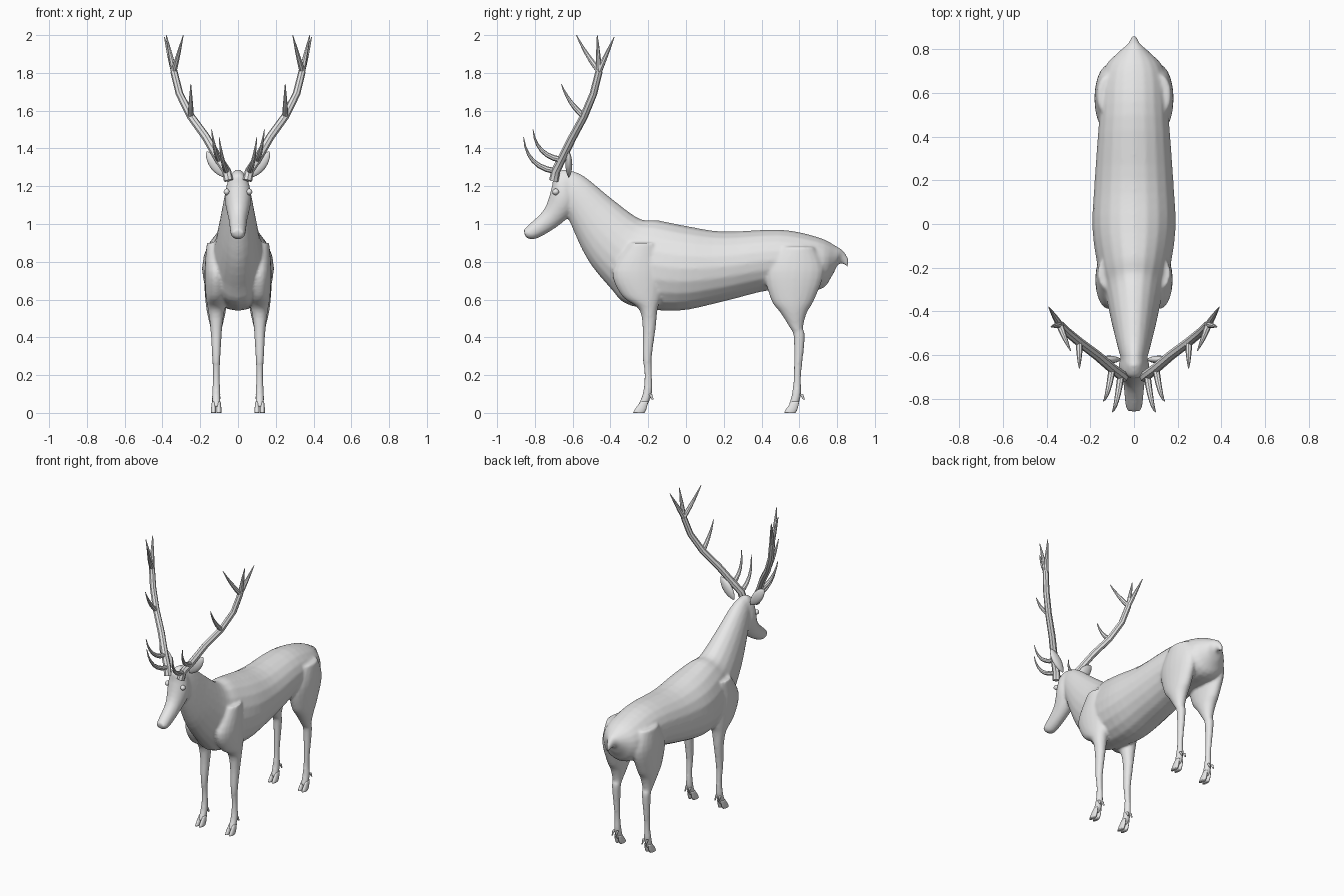
import bpy, bmesh, math
from mathutils import Vector, Matrix

cube = bpy.data.objects.get("Cube")
if cube:
    bpy.data.objects.remove(cube)

coat = bpy.data.materials.new("light_grey")
coat.use_nodes = True
coat.diffuse_color = (0.8, 0.8, 0.8, 1)
coat.node_tree.nodes["Principled BSDF"].inputs["Base Color"].default_value = coat.diffuse_color

SIDES = {"left": 1, "right": -1}
LEG_X = 0.115


def catmull(a, b, c, d, t):
    """Smooth in-between of two neighbouring rings."""
    return tuple(0.5 * (2 * q + (r - p) * t + (2 * p - 5 * q + 4 * r - s) * t * t
                        + (3 * q - p - 3 * r + s) * t ** 3)
                 for p, q, r, s in zip(a, b, c, d))


def loft(bm, rows, centre_x=0, sides=20, steps=4):
    """Closed skin through elliptical rings: (top y, top z, bottom y, bottom z, half width)."""
    last = len(rows) - 1
    path = [catmull(rows[max(i - 1, 0)], rows[i], rows[i + 1], rows[min(i + 2, last)], k / steps)
            for i in range(last) for k in range(steps)]
    path.append(rows[-1])
    rings = []
    for top_y, top_z, low_y, low_z, width in path:
        top, low = Vector((centre_x, top_y, top_z)), Vector((centre_x, low_y, low_z))
        across = Vector((width, 0, 0))
        angles = [math.tau * k / sides for k in range(sides)]
        rings.append([bm.verts.new((top + low) / 2 + (top - low) / 2 * math.cos(a)
                                   + across * math.sin(a)) for a in angles])
    for ring, following in zip(rings, rings[1:]):
        for k in range(sides):
            n = (k + 1) % sides
            bm.faces.new((ring[k], ring[n], following[n], following[k]))
    bm.faces.new(rings[0])
    bm.faces.new(rings[-1])


def limb(bm, rows, centre_x, shift=0, slim=1):
    """Level rings (z, front y, back y); the width follows from the depth."""
    rings = []
    for z, front, back in rows:
        depth = (back - front) / 2
        width = slim * min(0.9 * depth, 0.035 + 0.2 * depth)
        rings.append((front + shift, z, back + shift, z, width))
    loft(bm, rings, centre_x)


def finish(bm, name):
    bmesh.ops.recalc_face_normals(bm, faces=bm.faces)
    for face in bm.faces:
        face.smooth = True
    mesh = bpy.data.meshes.new(name)
    bm.to_mesh(mesh)
    bm.free()
    mesh.materials.append(coat)
    obj = bpy.data.objects.new(name, mesh)
    bpy.context.collection.objects.link(obj)
    return obj


def almond(name, centre, size, tilt):
    """Rounded leaf shape, pointed at both ends."""
    bm = bmesh.new()
    bmesh.ops.create_uvsphere(bm, u_segments=16, v_segments=12, radius=1)
    for v in bm.verts:
        v.co.xy *= max(1 - v.co.z ** 2, 0) ** 0.25
    place = Matrix.Translation(centre) @ Matrix.Rotation(tilt, 4, 'Y') @ Matrix.Diagonal((*size, 1))
    bmesh.ops.transform(bm, matrix=place, verts=bm.verts)
    finish(bm, name)


def tube(name, points, radii, side):
    """Tapered round branch along a path."""
    curve = bpy.data.curves.new(name, 'CURVE')
    curve.dimensions = '3D'
    curve.bevel_depth = 1
    curve.bevel_resolution = 2
    curve.use_fill_caps = True
    spline = curve.splines.new('POLY')
    spline.points.add(len(points) - 1)
    spline.use_smooth = True
    for point, (x, y, z), radius in zip(spline.points, points, radii):
        point.co = (side * x, y, z, 1)
        point.radius = radius
    curve.materials.append(coat)
    obj = bpy.data.objects.new(name, curve)
    bpy.context.collection.objects.link(obj)
    bpy.ops.object.select_all(action='DESELECT')
    obj.select_set(True)
    bpy.context.view_layer.objects.active = obj
    bpy.ops.object.convert(target='MESH')
    bpy.ops.object.shade_smooth_by_angle()


# Head from muzzle to crown, then neck, barrel, rump and tail
head = [(-.86, .97, -.85, .93, .03), (-.84, .99, -.8, .92, .04), (-.75, 1.08, -.69, .98, .05),
        (-.71, 1.2, -.6, 1.06, .07), (-.7, 1.26, -.57, 1.14, .06), (-.65, 1.29, -.56, 1.2, .04)]
torso = [(-.65, 1.29, -.64, 1.1, .05), (-.55, 1.26, -.61, 1, .07), (-.4, 1.14, -.52, .81, .1),
         (-.25, 1.03, -.4, .66, .13), (-.15, 1.02, -.3, .57, .16), (0, .99, -.05, .54, .19),
         (.2, .96, .2, .59, .18), (.5, .97, .45, .65, .16), (.7, .93, .7, .65, .14),
         (.8, .88, .77, .72, .07), (.83, .86, .81, .79, .03), (.86, .82, .86, .77, .01)]

# Legs from shoulder and thigh down to the fetlock
front_leg = [(.9, -.3, -.15), (.75, -.39, -.12), (.62, -.34, -.13), (.55, -.25, -.15),
             (.45, -.23, -.16), (.3, -.23, -.18), (.2, -.22, -.18), (.1, -.23, -.18),
             (.03, -.26, -.21)]
hind_leg = [(.88, .5, .68), (.75, .42, .73), (.6, .45, .68), (.53, .5, .64), (.45, .55, .62),
            (.4, .57, .63), (.2, .57, .61), (.1, .56, .61), (.03, .54, .59)]

# Body blended into one skin
bm = bmesh.new()
loft(bm, head)
loft(bm, torso)
for side in SIDES.values():
    limb(bm, front_leg, side * LEG_X)
    limb(bm, hind_leg, side * LEG_X)
body = finish(bm, "body")
blend = body.modifiers.new("blend", 'REMESH')
blend.mode = 'VOXEL'
blend.voxel_size = 0.009
blend.use_smooth_shade = True
relax = body.modifiers.new("relax", 'SMOOTH')
relax.factor = 0.5
relax.iterations = 5

# Cloven hooves with dewclaws
toe = [(0, -.28, -.22), (.02, -.27, -.21), (.06, -.24, -.2)]
dewclaw = [(.1, -.2, -.18), (.07, -.18, -.17)]
for name, side in SIDES.items():
    for end, shift in (("front", 0), ("hind", 0.8)):
        bm = bmesh.new()
        for split in (-0.014, 0.014):
            limb(bm, toe, side * LEG_X + split, shift, 0.5)
            limb(bm, dewclaw, side * LEG_X + split, shift, 0.8)
        finish(bm, f"{name}_{end}_hoof")

# Ears and eyes
for name, side in SIDES.items():
    almond(name + "_ear", (side * 0.115, -0.62, 1.315), (0.035, 0.018, 0.085), side * 0.65)
    almond(name + "_eye", (side * 0.06, -0.69, 1.17), (0.016, 0.018, 0.018), 0)

# Antlers: a main beam, and tines as (beam point, tip, sag)
beam = [(.05, -.7, 1.23), (.06, -.69, 1.28), (.1, -.66, 1.34), (.17, -.6, 1.46),
        (.25, -.54, 1.57), (.31, -.49, 1.69), (.34, -.46, 1.81)]
tines = {"brow_tine": (1, (.1, -.86, 1.46), .07), "second_tine": (2, (.14, -.81, 1.5), .06),
         "middle_tine": (4, (.25, -.66, 1.74), .02), "front_top_tine": (6, (.29, -.58, 2), .01),
         "centre_top_tine": (6, (.38, -.47, 2), 0), "back_top_tine": (6, (.39, -.38, 1.99), 0)}
for name, side in SIDES.items():
    tube(name + "_antler_beam", beam, [0.025 - 0.001 * i for i in range(len(beam))], side)
    for tine, (index, tip, sag) in tines.items():
        root, tip = Vector(beam[index]), Vector(tip)
        bend = (root + tip) / 2 - Vector((0, sag, sag))
        times = [k / 6 for k in range(7)]
        path = [root.lerp(bend, t).lerp(bend.lerp(tip, t), t) for t in times]
        tube(f"{name}_{tine}", path, [0.002 + 0.014 * (1 - t ** 1.5) for t in times], side)
